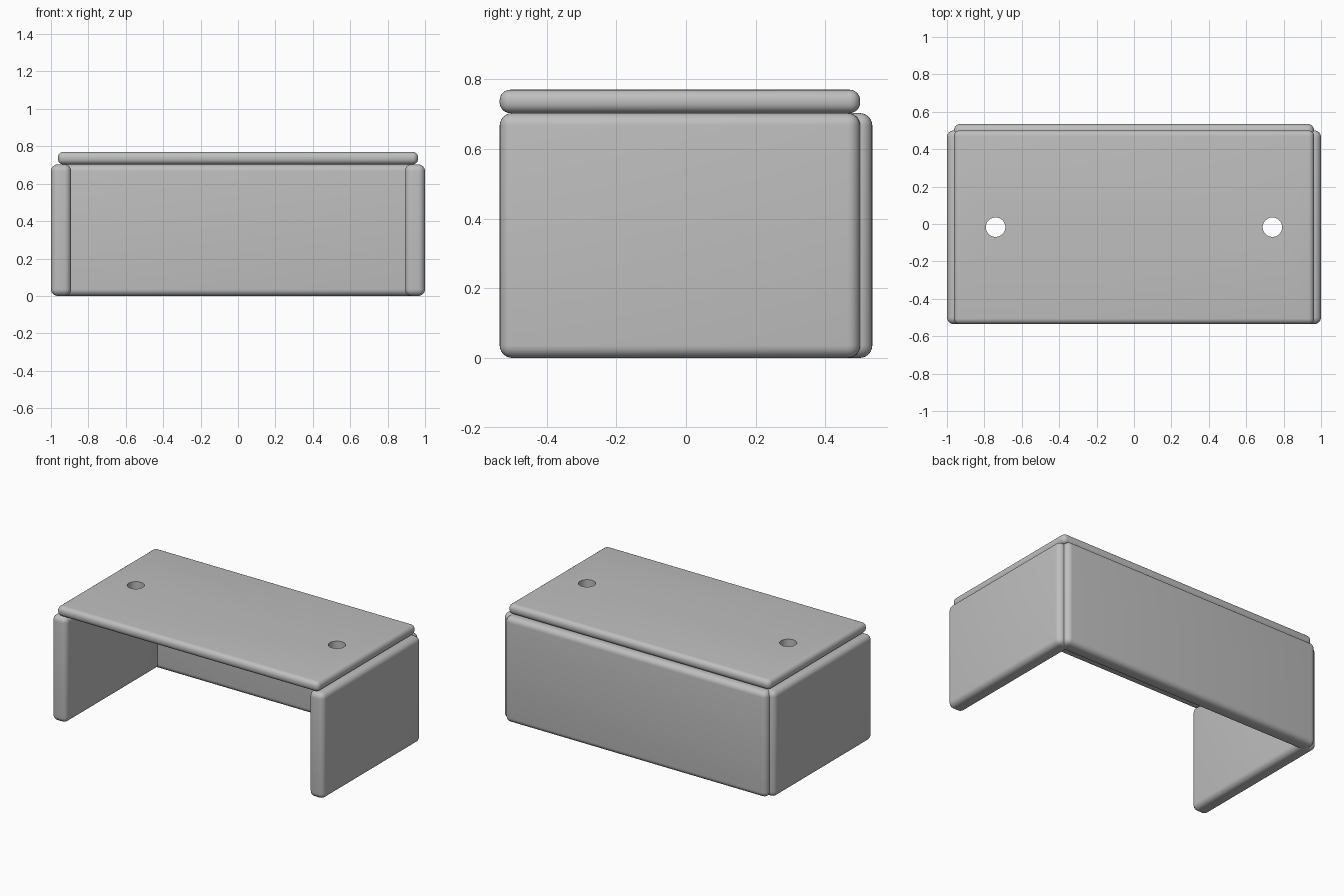
import bpy, math

if "Cube" in bpy.data.objects:
    bpy.data.objects.remove(bpy.data.objects["Cube"])

grey = bpy.data.materials.new("light_grey")
grey.diffuse_color = (0.52, 0.52, 0.52, 1)
grey.use_nodes = True
grey.node_tree.nodes["Principled BSDF"].inputs["Base Color"].default_value = grey.diffuse_color


def board(name, lo, hi, radius):
    """Rounded board between two opposite corners."""
    bpy.ops.mesh.primitive_cube_add(
        size=1, location=[(a + b) / 2 for a, b in zip(lo, hi)])
    ob = bpy.context.object
    ob.name = name
    ob.scale = [b - a for a, b in zip(lo, hi)]
    bpy.ops.object.transform_apply(location=False, rotation=False, scale=True)
    ob.data.materials.append(grey)
    mod = ob.modifiers.new("rounding", 'BEVEL')
    mod.width = radius
    mod.segments = 6
    bpy.ops.object.modifier_apply(modifier=mod.name)
    return ob


# Side panels
sides = [board("left_side", (-1.0, -0.535, 0), (-0.892, 0.5, 0.703), 0.036),
         board("right_side", (0.892, -0.535, 0), (1.0, 0.5, 0.703), 0.036)]

# Back panel
back = board("back_panel", (-0.963, 0.427, 0), (0.963, 0.535, 0.703), 0.036)

# Top board with two through holes
top = board("top_board", (-0.963, -0.535, 0.703), (0.963, 0.5, 0.77), 0.03)
for x in (-0.74, 0.74):
    bpy.ops.mesh.primitive_cylinder_add(
        vertices=48, radius=0.052, depth=0.3, location=(x, -0.017, 0.735))
    cutter = bpy.context.object
    cutter.name = "hole_cutter"
    cutter.hide_render = True
    mod = top.modifiers.new("hole", 'BOOLEAN')
    mod.operation = 'DIFFERENCE'
    mod.solver = 'EXACT'
    mod.object = cutter
    bpy.context.view_layer.objects.active = top
    bpy.ops.object.modifier_apply(modifier=mod.name)
    bpy.data.objects.remove(cutter)

# Smooth rounding with crisp hole rims
bpy.ops.object.select_all(action='DESELECT')
for ob in sides + [back, top]:
    ob.select_set(True)
bpy.context.view_layer.objects.active = top
bpy.ops.object.shade_smooth_by_angle(angle=math.radians(30))
